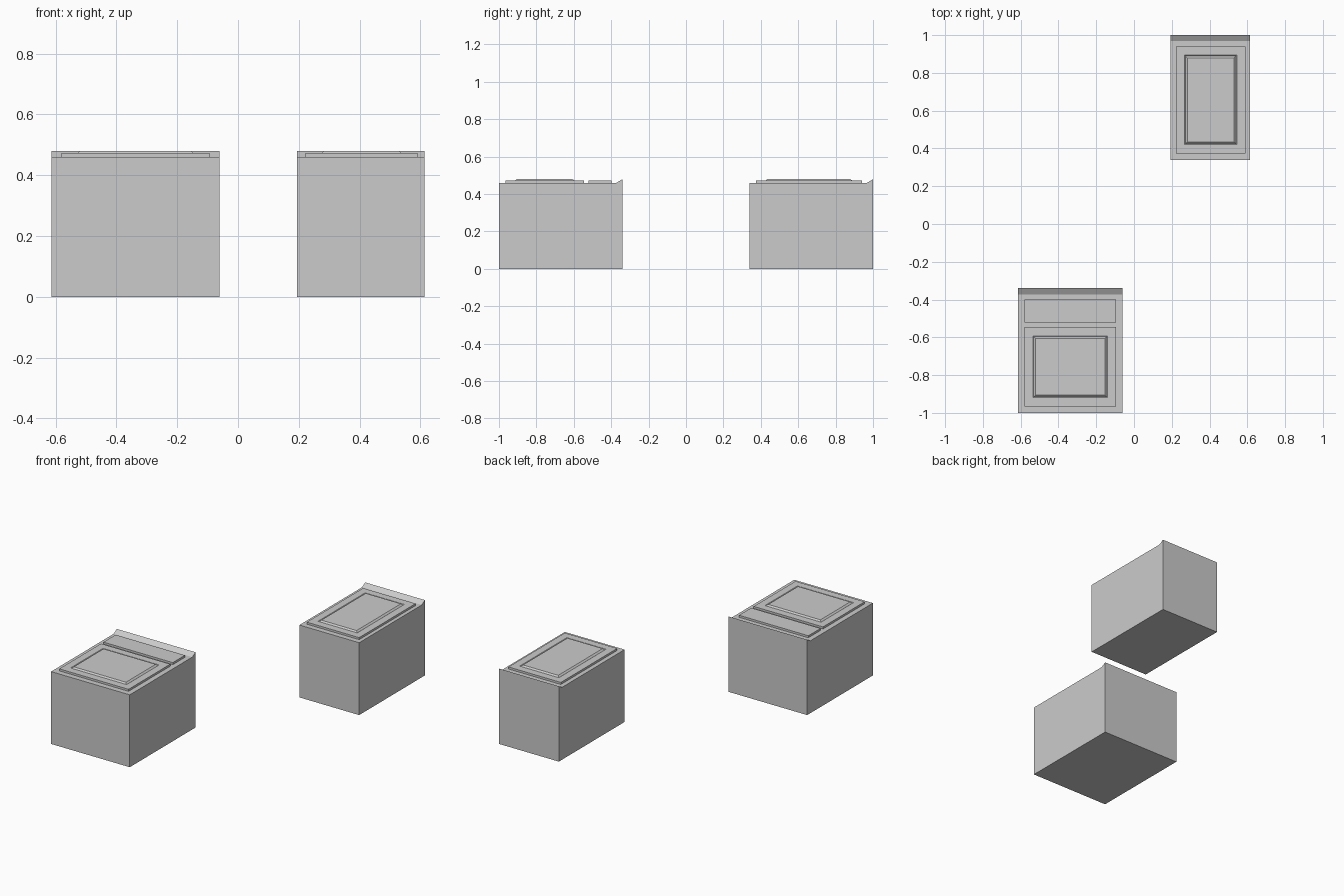
import bpy, bmesh

if "Cube" in bpy.data.objects:
    bpy.data.objects.remove(bpy.data.objects["Cube"])

BODY_TOP, LIP_TOP = 0.46, 0.479
DOOR_TOP, PANEL_TOP = 0.473, 0.479


def finish(name, bm):
    bmesh.ops.recalc_face_normals(bm, faces=bm.faces)
    mesh = bpy.data.meshes.new(name)
    bm.to_mesh(mesh)
    bm.free()
    ob = bpy.data.objects.new(name, mesh)
    bpy.context.collection.objects.link(ob)
    return ob


def carcass(name, x0, x1, y0, y1):
    """Cabinet box with a sloped lip along its far edge (side profile extruded in x)."""
    profile = [(y0, 0), (y1, 0), (y1, LIP_TOP), (y1 - 0.032, BODY_TOP), (y0, BODY_TOP)]
    bm = bmesh.new()
    face = bm.faces.new([bm.verts.new((x0, y, z)) for y, z in profile])
    ext = bmesh.ops.extrude_face_region(bm, geom=[face])
    moved = [g for g in ext["geom"] if isinstance(g, bmesh.types.BMVert)]
    bmesh.ops.translate(bm, verts=moved, vec=(x1 - x0, 0, 0))
    return finish(name, bm)


def slab(name, x0, x1, y0, y1, rings):
    """Rectangular front built from stacked rings of (inset, z)."""
    bm = bmesh.new()
    loops = []
    for i, z in rings:
        pts = [(x0 + i, y0 + i), (x1 - i, y0 + i), (x1 - i, y1 - i), (x0 + i, y1 - i)]
        loops.append([bm.verts.new((x, y, z)) for x, y in pts])
    for a, b in zip(loops, loops[1:]):
        for k in range(4):
            n = (k + 1) % 4
            bm.faces.new((a[k], a[n], b[n], b[k]))
    bm.faces.new(loops[0])
    bm.faces.new(loops[-1])
    return finish(name, bm)


plain = [(0, BODY_TOP - 0.002), (0, DOOR_TOP)]
# flat frame, small groove, then a raised centre panel
raised = plain + [(0.046, DOOR_TOP), (0.050, DOOR_TOP - 0.003), (0.060, PANEL_TOP)]

# wide cabinet with drawer and door
carcass("wide_cabinet_body", -0.614, -0.061, -1.0, -0.34)
slab("wide_cabinet_drawer", -0.581, -0.094, -0.521, -0.399, plain)
slab("wide_cabinet_door", -0.581, -0.094, -0.965, -0.546, raised)

# narrow cabinet with a single door
carcass("narrow_cabinet_body", 0.194, 0.614, 0.34, 1.0)
slab("narrow_cabinet_door", 0.222, 0.590, 0.374, 0.940, raised)
